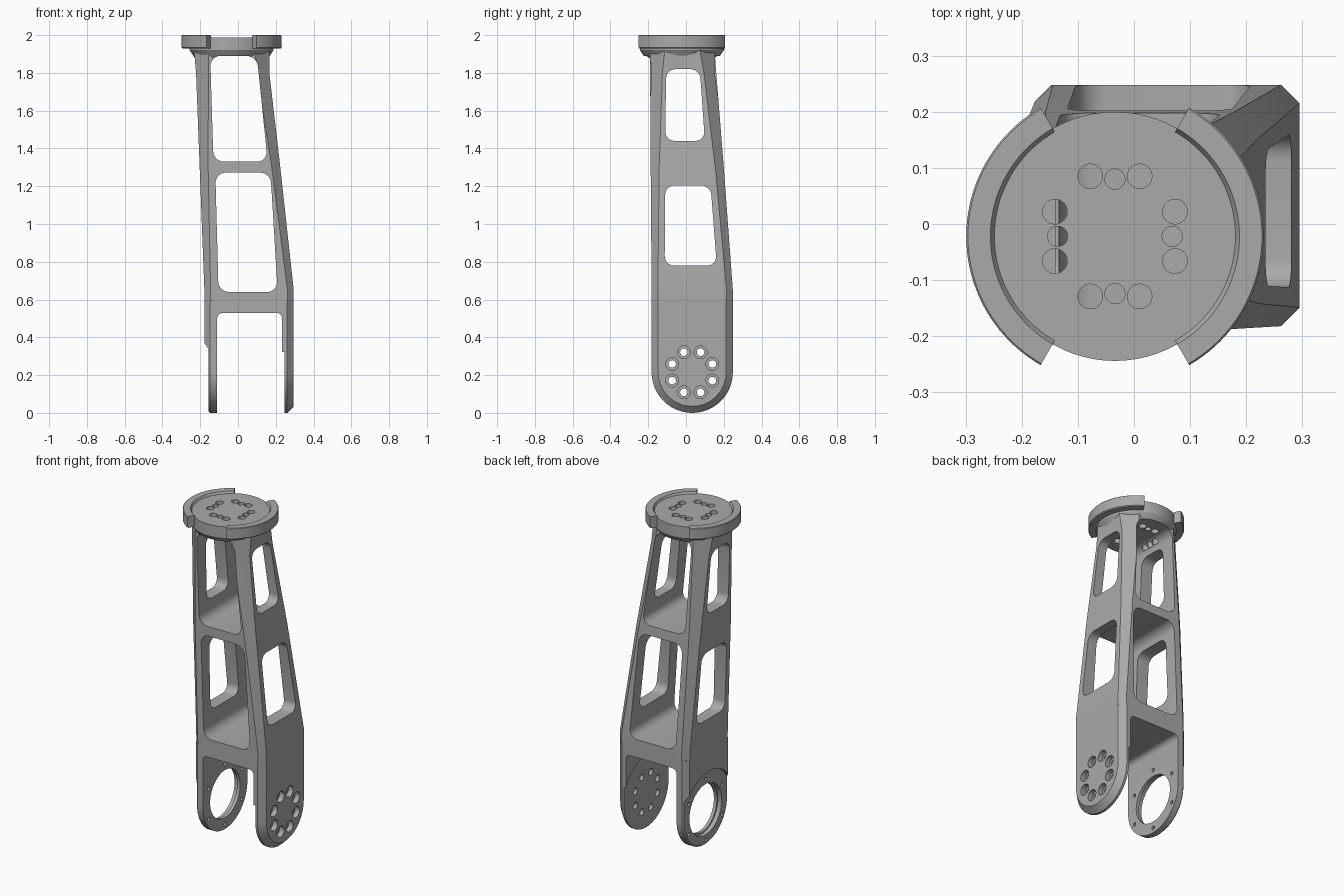
import bpy, bmesh
from math import sin, cos, pi, radians
from mathutils import Vector

cube = bpy.data.objects.get("Cube")
if cube:
    bpy.data.objects.remove(cube, do_unlink=True)

metal = bpy.data.materials.new("satin grey")
GREY = (0.4, 0.4, 0.4, 1)
metal.diffuse_color = GREY
metal.use_nodes = True
metal.node_tree.nodes["Principled BSDF"].inputs["Base Color"].default_value = GREY


def loft(name, rings, closed=False):
    """Skin matching rings; cap the ends, or join last to first."""
    bm = bmesh.new()
    rows = [[bm.verts.new(p) for p in ring] for ring in rings]
    pairs = list(zip(rows, rows[1:]))
    if closed:
        pairs.append((rows[-1], rows[0]))
    for a, b in pairs:
        for i in range(len(a)):
            j = (i + 1) % len(a)
            bm.faces.new((a[i], a[j], b[j], b[i]))
    if not closed:
        bm.faces.new(rows[0])
        bm.faces.new(rows[-1])
    bmesh.ops.recalc_face_normals(bm, faces=bm.faces)
    mesh = bpy.data.meshes.new(name)
    bm.to_mesh(mesh)
    bm.free()
    mesh.materials.append(metal)
    obj = bpy.data.objects.new(name, mesh)
    bpy.context.collection.objects.link(obj)
    return obj


def along(axis, d, uv):
    """Place 2D points on the plane at distance d along an axis."""
    u, v = uv
    return {"x": (d, u, v), "y": (u, d, v), "z": (u, v, d)}[axis]


def circle(r, centre, n=48):
    return [(centre[0] + r * cos(2 * pi * i / n),
             centre[1] + r * sin(2 * pi * i / n)) for i in range(n)]


def rounded(corners, r, n=6):
    """Polygon with softened corners."""
    pts, out = [Vector(c) for c in corners], []
    for i, p in enumerate(pts):
        a = p + (pts[i - 1] - p).normalized() * r
        b = p + (pts[(i + 1) % len(pts)] - p).normalized() * r
        for k in range(n + 1):
            t = k / n
            w = 0.45  # arc-like weight
            den = (1 - t) ** 2 + 2 * w * 1.57 * t * (1 - t) + t * t
            q = (a * (1 - t) ** 2 + p * (2 * w * 1.57 * t * (1 - t)) + b * t * t) / den
            out.append((q.x, q.y))
    return out


def prism(name, axis, lo, hi, outline):
    return loft(name, [[along(axis, d, p) for p in outline] for d in (lo, hi)])


def tunnel(axis, bottom, top, z0, z1, r):
    """Tapered window cutter running right through the frame."""
    return prism("cutter", axis, -0.6, 0.6, rounded(
        [(bottom[0], z0), (bottom[1], z0), (top[1], z1), (top[0], z1)], r))


def cut(obj, cutters):
    bpy.context.view_layer.objects.active = obj
    for c in cutters:
        mod = obj.modifiers.new("cut", "BOOLEAN")
        mod.operation, mod.solver, mod.object = "DIFFERENCE", "EXACT", c
        bpy.ops.object.modifier_apply(modifier=mod.name)


def octagon(z, x0, x1, y0, y1, c):
    return [(x, y, z) for x, y in (
        (x0 + c, y0), (x1 - c, y0), (x1, y0 + c), (x1, y1 - c),
        (x1 - c, y1), (x0 + c, y1), (x0, y1 - c), (x0, y0 + c))]


# Lower fork: chamfered, round-ended block
PIVOT, R, SPLIT = (0.033, 0.215), 0.215, 0.59


def fork_ring(x, inset):
    r = R - inset
    arc = [(PIVOT[0] + r * cos(a), PIVOT[1] + r * sin(a))
           for a in (pi + pi * i / 32 for i in range(33))]
    return [along("x", x, p) for p in
            arc + [(PIVOT[0] + r, SPLIT), (PIVOT[0] - r, SPLIT)]]


fork = loft("lower_fork", [fork_ring(-0.177, 0.03), fork_ring(-0.147, 0),
                           fork_ring(0.26, 0), fork_ring(0.295, 0.035)])


def bore(lo, hi, r, centre=PIVOT, n=64):
    return prism("cutter", "x", lo, hi, circle(r, centre, n))


# Fork slot, bearing hole, and circular recesses
fork_cuts = [
    prism("cutter", "y", -0.6, 0.6, rounded(
        [(-0.11, -0.3), (0.233, -0.3), (0.233, 0.53), (-0.11, 0.53)], 0.03)),
    bore(-0.4, -0.155, 0.24),
    bore(0.0, 0.245, 0.24),
    bore(-0.4, 0.0, 0.145),
    bore(-0.4, -0.13, 0.155),
]
# Counterbored bolt circle in the +x plate
for i in range(8):
    a = radians(22.5 + 45 * i)
    c = (PIVOT[0] + 0.115 * cos(a), PIVOT[1] + 0.115 * sin(a))
    fork_cuts += [bore(0.0, 0.4, 0.02, c, 20), bore(0.265, 0.4, 0.034, c, 24)]
# Small screw holes around the bearing hole
for i in range(6):
    a = radians(30 + 60 * i)
    c = (PIVOT[0] + 0.185 * cos(a), PIVOT[1] + 0.185 * sin(a))
    fork_cuts.append(bore(-0.4, 0.0, 0.011, c, 14))
cut(fork, fork_cuts)

# Upper frame: tapering chamfered column
frame = loft("upper_frame", [
    octagon(SPLIT, -0.177, 0.295, -0.182, 0.248, 0.033),
    octagon(0.65, -0.178, 0.295, -0.182, 0.248, 0.033),
    octagon(1.3, -0.203, 0.224, -0.187, 0.2, 0.045),
    octagon(1.8, -0.222, 0.166, -0.19, 0.16, 0.065),
    octagon(1.94, -0.235, 0.168, -0.19, 0.15, 0.08)])
windows = [
    tunnel("y", (-0.103, 0.21), (-0.12, 0.172), 0.64, 1.272, 0.055),
    tunnel("y", (-0.13, 0.157), (-0.147, 0.1), 1.33, 1.89, 0.055),
    tunnel("x", (-0.113, 0.163), (-0.11, 0.13), 0.78, 1.205, 0.05),
    tunnel("x", (-0.11, 0.1), (-0.105, 0.073), 1.44, 1.82, 0.05),
]

# Mounting head: flared neck and round plate
HEAD = (-0.034, -0.022)
head = loft("mounting_head", [
    [along("z", z, p) for p in circle(r, HEAD, 72)]
    for z, r in ((1.82, 0.172), (1.87, 0.188), (1.92, 0.222), (1.988, 0.222))])

# Four groups of three bolt holes
holes = []
for q in range(4):
    a = q * pi / 2
    for out, side, r in ((0.107, -0.044, 0.022), (0.102, 0, 0.018), (0.107, 0.044, 0.022)):
        c = (HEAD[0] + out * cos(a) - side * sin(a), HEAD[1] + out * sin(a) + side * cos(a))
        holes.append(prism("cutter", "z", 1.86, 2.1, circle(r, c, 24)))
cut(frame, windows + holes)
cut(head, windows + holes)


# Raised collar arcs on either side of the plate
def collar(name, middle):
    rings = []
    for i in range(41):
        a = radians(middle - 60 + 3 * i)
        rings.append([(HEAD[0] + r * cos(a), HEAD[1] + r * sin(a), z) for r, z in (
            (0.21, 1.93), (0.26, 1.93), (0.265, 1.935),
            (0.265, 1.997), (0.262, 2.0), (0.222, 2.0), (0.21, 1.98))])
    return loft(name, rings)


parts = [fork, frame, head, collar("left_collar", 0), collar("right_collar", 180)]

# Remove cutters, then shade
for o in [o for o in bpy.data.objects if o.name.startswith("cutter")]:
    bpy.data.objects.remove(o, do_unlink=True)
bpy.ops.object.select_all(action="DESELECT")
for o in parts:
    o.select_set(True)
bpy.context.view_layer.objects.active = fork
bpy.ops.object.shade_smooth_by_angle(angle=radians(25))
